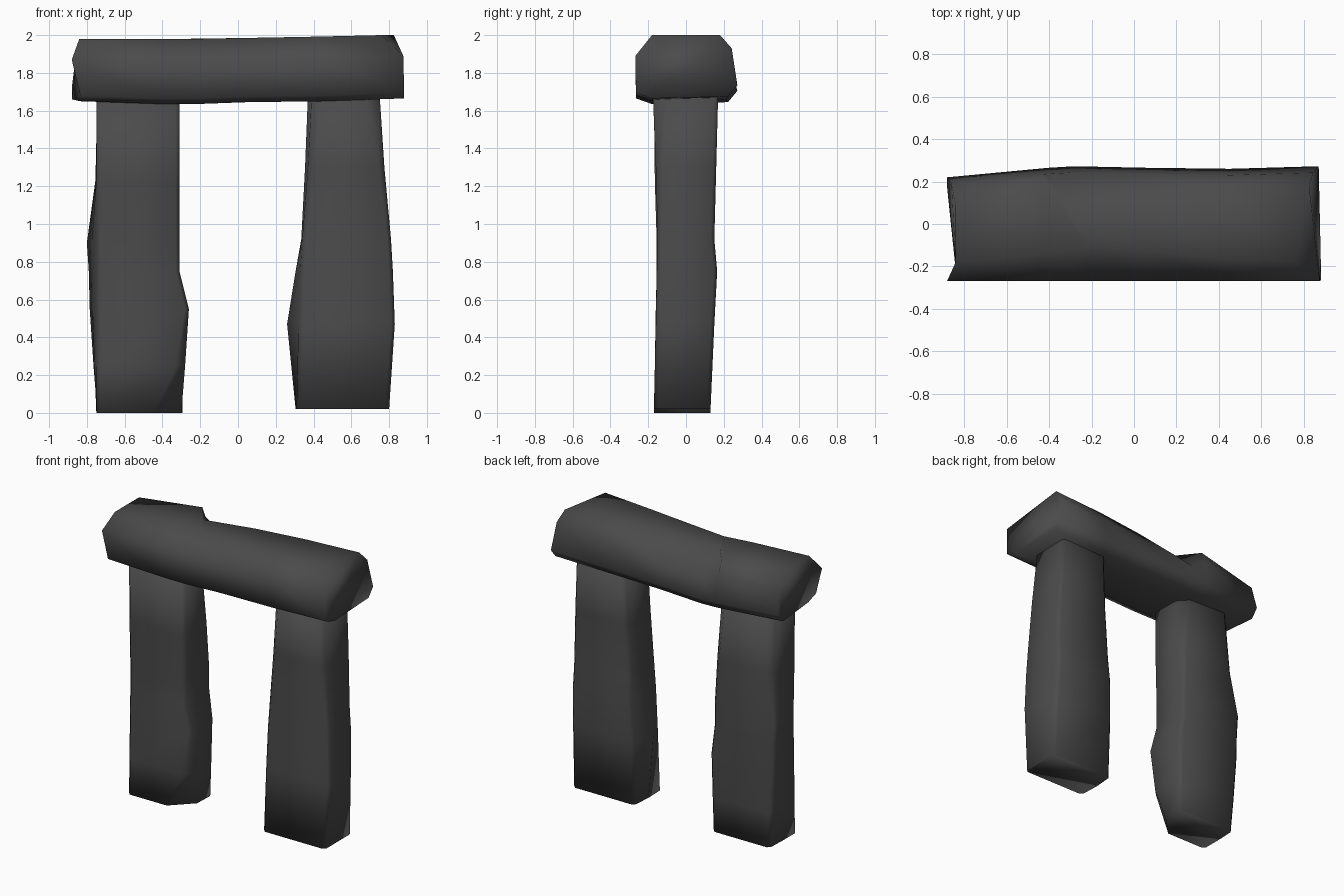
import bpy, bmesh

stone = bpy.data.materials.new("dark grey stone")
stone.diffuse_color = (0.07, 0.07, 0.07, 1)


def loft(name, rings):
    """Skin a list of equal-sized rings, cap both ends, shade smooth."""
    bm = bmesh.new()
    loops = [[bm.verts.new(p) for p in r] for r in rings]
    n = len(loops[0])
    for a, b in zip(loops, loops[1:]):
        for i in range(n):
            j = (i + 1) % n
            bm.faces.new((a[i], a[j], b[j], b[i]))
    bm.faces.new(loops[0][::-1])
    bm.faces.new(loops[-1])
    bmesh.ops.recalc_face_normals(bm, faces=bm.faces)
    for f in bm.faces:
        f.smooth = True
    me = bpy.data.meshes.new(name)
    bm.to_mesh(me)
    bm.free()
    me.materials.append(stone)
    ob = bpy.data.objects.new(name, me)
    bpy.context.collection.objects.link(ob)


def slab(z, y0, y1, fl, fr, br, bl, mid, cuts=(0.02, 0.02, 0.02, 0.02)):
    """Ring at height z: x of the four corners, x of the left-side ridge, corner cuts."""
    a, b, c, d = cuts
    return [(fl + a, y0, z), (fr - b, y0, z), (fr, y0 + b, z), (br, y1 - c, z),
            (br - c, y1, z), (bl + d, y1, z), (bl, y1 - d, z),
            (mid, (y0 + y1) / 2, z), (fl, y0 + a, z)]


# left standing stone: back-left corner bulges, front-right foot is cut away
loft("left_upright", [
    slab(0.00, -0.17, 0.13, -0.75, -0.30, -0.295, -0.745, -0.75, (0.02, 0.14, 0.02, 0.02)),
    slab(0.25, -0.165, 0.135, -0.75, -0.28, -0.29, -0.765, -0.76, (0.02, 0.05, 0.02, 0.02)),
    slab(0.55, -0.16, 0.14, -0.75, -0.26, -0.285, -0.785, -0.77),
    slab(0.75, -0.155, 0.14, -0.75, -0.31, -0.31, -0.79, -0.77),
    slab(0.90, -0.155, 0.14, -0.75, -0.31, -0.31, -0.80, -0.775),
    slab(1.23, -0.165, 0.13, -0.75, -0.31, -0.31, -0.755, -0.75, (0.02, 0.02, 0.04, 0.04)),
    slab(1.66, -0.17, 0.12, -0.75, -0.31, -0.32, -0.74, -0.745, (0.02, 0.02, 0.07, 0.06)),
])

# right standing stone: tapers upwards, ridge on the inner side
loft("right_upright", [
    slab(0.02, -0.17, 0.13, 0.31, 0.80, 0.80, 0.315, 0.305),
    slab(0.47, -0.16, 0.15, 0.32, 0.83, 0.795, 0.315, 0.26),
    slab(0.75, -0.155, 0.165, 0.33, 0.82, 0.785, 0.33, 0.305),
    slab(0.92, -0.15, 0.15, 0.34, 0.81, 0.785, 0.335, 0.335),
    slab(1.30, -0.16, 0.16, 0.37, 0.775, 0.77, 0.36, 0.355, (0.03, 0.03, 0.02, 0.03)),
    slab(1.68, -0.175, 0.17, 0.39, 0.75, 0.75, 0.38, 0.37, (0.05, 0.07, 0.02, 0.03)),
])


def beam(xs, top, bottom, back, top_front, top_back, mid):
    """Lintel section; xs: x of top front, top back, middle front/back, bottom front/back."""
    xtf, xtb, xmf, xmb, xbf, xbb = xs
    return [(xtf, top_front, top), (xmf, -0.268, top - 0.11), (xbf, -0.265, bottom + 0.03),
            (xbf, -0.18, bottom), (xbb, back - 0.05, bottom + 0.01),
            (xbb, back, bottom + 0.07), (xmb, back - 0.03, mid), (xtb, top_back, top)]


# lintel, with a scooped back edge near the middle
loft("lintel", [
    beam((-0.84, -0.84, -0.88, -0.86, -0.835, -0.88), 1.98, 1.65, 0.22, -0.18, 0.09, 1.88),
    beam((-0.42, -0.42, -0.42, -0.42, -0.40, -0.40), 1.98, 1.635, 0.265, -0.14, 0.20, 1.90),
    beam((-0.22, -0.30, -0.22, -0.30, -0.22, -0.28), 1.98, 1.635, 0.272, -0.11, 0.05, 1.82),
    beam((0.05, 0.05, 0.05, 0.05, 0.05, 0.05), 1.985, 1.645, 0.265, -0.13, 0.12, 1.84),
    beam((0.42, 0.42, 0.45, 0.45, 0.45, 0.45), 1.992, 1.65, 0.26, -0.16, 0.16, 1.90),
    beam((0.76, 0.825, 0.875, 0.845, 0.88, 0.87), 2.0, 1.665, 0.272, -0.18, 0.18, 1.93),
])
